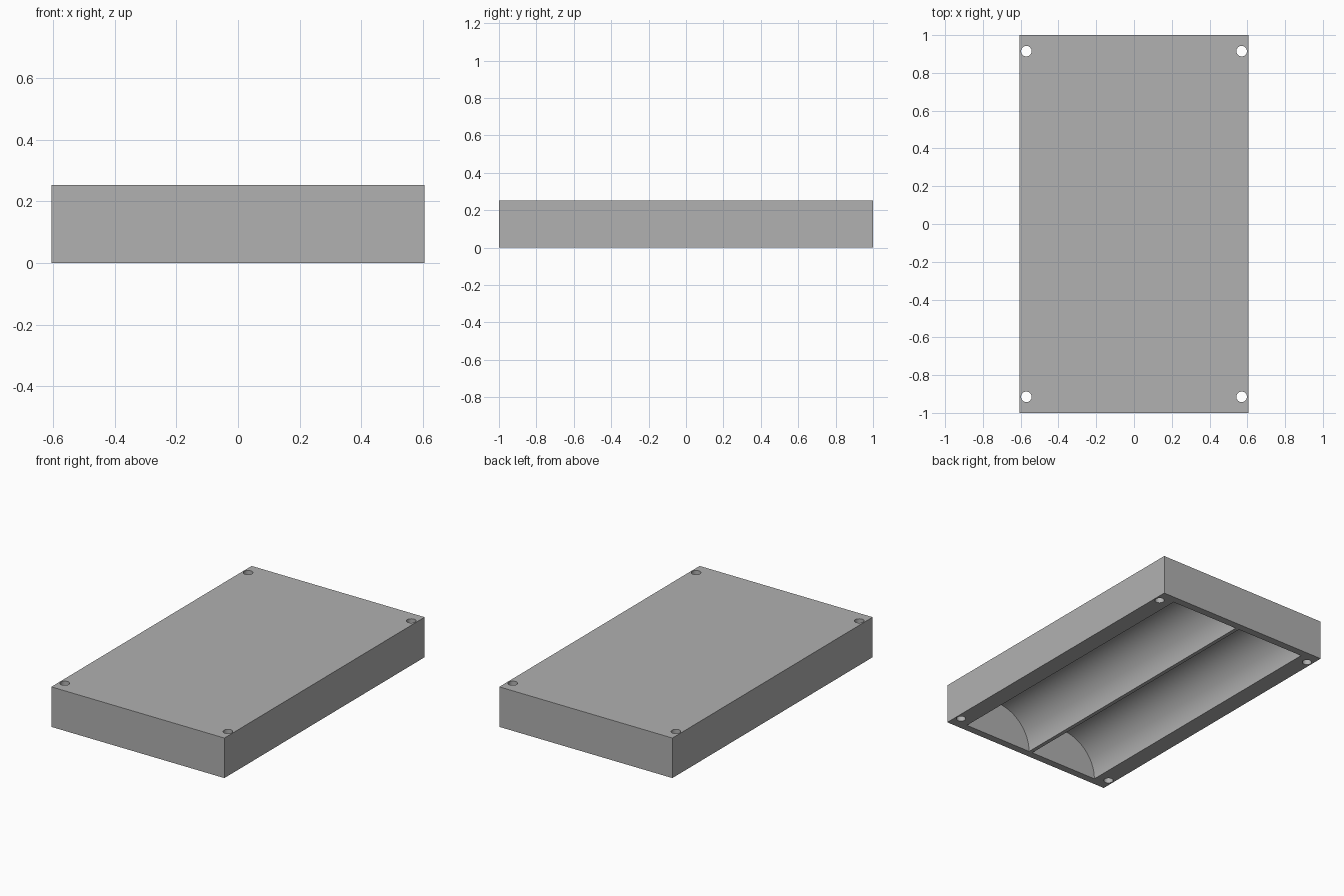
import bpy
import math

if "Cube" in bpy.data.objects:
    bpy.data.objects.remove(bpy.data.objects["Cube"], do_unlink=True)

WIDTH, LENGTH, HEIGHT = 1.21, 2.0, 0.253
TROUGH_R, TROUGH_X, TROUGH_LEN = 0.24, 0.2525, 1.905
HOLE_R, HOLE_X, HOLE_Y = 0.028, 0.57, 0.915

grey = bpy.data.materials.new("mid_grey")
grey.use_nodes = True
colour = (0.44, 0.44, 0.44, 1)
grey.diffuse_color = colour
grey.node_tree.nodes["Principled BSDF"].inputs["Base Color"].default_value = colour


def cylinder(name, radius, depth, location, rotation=(0, 0, 0), sides=32):
    bpy.ops.mesh.primitive_cylinder_add(vertices=sides, radius=radius, depth=depth,
                                        location=location, rotation=rotation)
    obj = bpy.context.object
    obj.name = name
    obj.hide_render = True
    return obj


# Solid block body
bpy.ops.mesh.primitive_cube_add(size=1, location=(0, 0, HEIGHT / 2))
block = bpy.context.object
block.name = "block_body"
block.scale = (WIDTH, LENGTH, HEIGHT)
bpy.ops.object.transform_apply(location=True, rotation=False, scale=True)
block.data.materials.append(grey)

# Half-round troughs in the underside and bolt holes at the corners
cutters = []
for sx in (-1, 1):
    cutters.append(cylinder("trough_cutter", TROUGH_R, TROUGH_LEN, (sx * TROUGH_X, 0, 0),
                            (math.pi / 2, 0, 0), 96))
    for sy in (-1, 1):
        cutters.append(cylinder("hole_cutter", HOLE_R, HEIGHT * 2,
                                (sx * HOLE_X, sy * HOLE_Y, HEIGHT / 2)))

bpy.ops.object.select_all(action="DESELECT")
block.select_set(True)
bpy.context.view_layer.objects.active = block
for cutter in cutters:
    mod = block.modifiers.new("cut", "BOOLEAN")
    mod.operation = "DIFFERENCE"
    mod.solver = "EXACT"
    mod.object = cutter
    bpy.ops.object.modifier_apply(modifier=mod.name)
for cutter in cutters:
    bpy.data.objects.remove(cutter, do_unlink=True)

# One colour throughout, smooth curved walls with sharp rims
block.data.materials.clear()
block.data.materials.append(grey)
for face in block.data.polygons:
    face.material_index = 0
bpy.ops.object.shade_smooth_by_angle(angle=math.radians(30))
